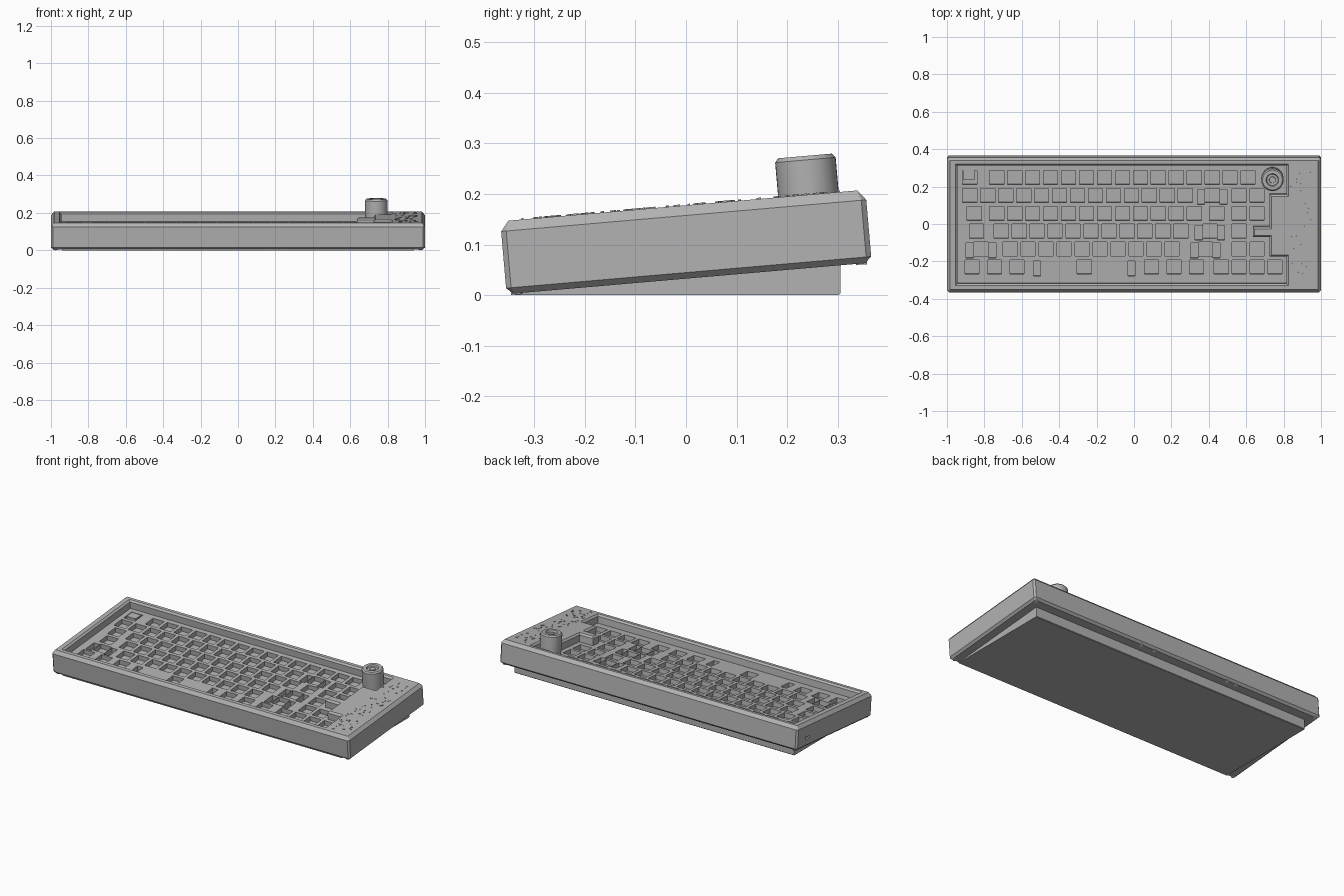
import bpy, bmesh, math, random
from mathutils import Matrix, Vector

if "Cube" in bpy.data.objects:
    bpy.data.objects.remove(bpy.data.objects["Cube"])

U = 0.096            # key spacing
TOP = 0.0722         # half height of the case
PLATE = 0.022        # height of the key plate
TILT = Matrix.Translation((0, 0, 0.105)) @ Matrix.Rotation(math.radians(4.95), 4, 'X')


def material(name, rgb):
    m = bpy.data.materials.new(name)
    m.use_nodes = True
    m.diffuse_color = (*rgb, 1)
    m.node_tree.nodes["Principled BSDF"].inputs["Base Color"].default_value = (*rgb, 1)
    return m


GREY = material("plain grey", (0.45, 0.45, 0.45))
WHITE = material("pale white", (0.9, 0.9, 0.9))


def finish(bm, name, mat=GREY, matrix=TILT):
    bmesh.ops.recalc_face_normals(bm, faces=bm.faces)
    mesh = bpy.data.meshes.new(name)
    bm.to_mesh(mesh)
    bm.free()
    mesh.materials.append(mat)
    obj = bpy.data.objects.new(name, mesh)
    bpy.context.collection.objects.link(obj)
    obj.matrix_world = matrix
    return obj


def inset(points, d):
    """Mitred inset of a counter-clockwise outline."""
    out = []
    for i, p in enumerate(points):
        p = Vector(p)
        a = (p - Vector(points[i - 1])).normalized()
        b = (Vector(points[(i + 1) % len(points)]) - p).normalized()
        na, nb = Vector((-a.y, a.x)), Vector((-b.y, b.x))
        out.append(p + (na + nb) * d / (1 + na.dot(nb)))
    return out


def loft(points, levels):
    """Solid through the outline, inset by a given amount at each height."""
    bm = bmesh.new()
    rings = [[bm.verts.new((*p, z)) for p in inset(points, d)] for d, z in levels]
    for lo, hi in zip(rings, rings[1:]):
        for i in range(len(lo)):
            j = (i + 1) % len(lo)
            bm.faces.new((lo[i], lo[j], hi[j], hi[i]))
    bm.faces.new(rings[0][::-1])
    bm.faces.new(rings[-1])
    return bm


def add_box(bm, centre, size, angle=0):
    m = Matrix.Translation(centre) @ Matrix.Rotation(angle, 4, 'Z') @ Matrix.Diagonal((*size, 1))
    bmesh.ops.create_cube(bm, size=1, matrix=m)


def cut(target, cutter):
    mod = target.modifiers.new("cut", 'BOOLEAN')
    mod.operation, mod.solver, mod.object = 'DIFFERENCE', 'EXACT', cutter
    bpy.context.view_layer.update()
    bpy.context.view_layer.objects.active = target
    bpy.ops.object.modifier_apply(modifier=mod.name)
    bpy.data.objects.remove(cutter)


# Case: chamfered block with clipped corners
hx, hy, c = 1.0, 0.362, 0.01
outline = [(hx, -hy + c), (hx, hy - c), (hx - c, hy), (-hx + c, hy),
           (-hx, hy - c), (-hx, -hy + c), (-hx + c, -hy), (hx - c, -hy)]
case = finish(loft(outline, [(0.013, -TOP), (0, -TOP + 0.012),
                             (0, TOP - 0.02), (0.016, TOP)]), "case")

# Stepped key well
well = [(-0.945, -0.315), (0.815, -0.315), (0.815, -0.17), (0.725, -0.17),
        (0.725, -0.065), (0.635, -0.065), (0.635, -0.01), (0.725, -0.01),
        (0.725, 0.165), (0.815, 0.165), (0.815, 0.318), (-0.945, 0.318)]
cut(case, finish(loft(well, [(0, PLATE), (0, TOP - 0.01), (-0.012, TOP + 0.002),
                             (-0.012, TOP + 0.05)]), "well_cutter"))

# Key holes: each row lists (first centre, count) runs; stabiliser slots flank wide keys
x0 = -0.878
rows = [
    [(x0, 1), (x0 + 1.5 * U, 15)],
    [(x0, 13), (0.418, 1), (0.562, 2)],
    [(x0 + U / 4, 1), (x0 + 1.5 * U, 12), (0.442, 1), (0.562, 2)],
    [(x0 + 0.375 * U, 1), (x0 + 1.75 * U, 11), (0.406, 1), (0.562, 1)],
    [(x0 + 0.625 * U, 1), (x0 + 2.25 * U, 10), (0.382, 1), (0.562, 2)],
    [(-0.866, 1), (-0.746, 1), (-0.626, 1), (-0.266, 1), (0.094, 1),
     (0.214, 1), (0.334, 1), (0.466, 4)],
]
wide_keys = [(0.418, 1, 0.06), (0.406, 3, 0.06), (-0.818, 4, 0.06),
             (0.382, 4, 0.06), (-0.266, 5, 0.252)]


def row_y(r):
    return 0.251 - U * r


keys = bmesh.new()
for r, runs in enumerate(rows):
    for start, count in runs:
        for k in range(count):
            add_box(keys, (start + k * U, row_y(r), PLATE), (0.076, 0.076, 0.056))
cut(case, finish(keys, "key_cutter"))

slots = bmesh.new()
for x, r, gap in wide_keys:
    for side in (-1, 1):
        add_box(slots, (x + side * gap, row_y(r) - 0.008, PLATE), (0.038, 0.08, 0.062))
cut(case, finish(slots, "slot_cutter"))

# Cable port near the back of the left-hand end
port = bmesh.new()
add_box(port, (-1, 0.26, -0.02), (0.04, 0.035, 0.016))
cut(case, finish(port, "port_cutter"))

# Single switch block inside the corner key hole
block = bmesh.new()
add_box(block, (x0 - 0.006, row_y(0) + 0.012, 0.005), (0.06, 0.05, 0.03))
finish(block, "corner_switch")

# Wedge base that sets the tilt
wedge = bmesh.new()
side = [(-0.345, 0), (0.302, 0), (0.305, 0.003), (0.305, 0.075), (-0.345, 0.015)]
face = wedge.faces.new([wedge.verts.new((-0.94, y, z)) for y, z in side])
ext = bmesh.ops.extrude_face_region(wedge, geom=[face])
bmesh.ops.translate(wedge, vec=(1.88, 0, 0),
                    verts=[v for v in ext["geom"] if isinstance(v, bmesh.types.BMVert)])
finish(wedge, "wedge_base", matrix=Matrix.Identity(4))

# Turned knob with a dished top
profile = [(0, PLATE - 0.005), (0.058, PLATE - 0.005), (0.06, 0.06), (0.06, 0.141),
           (0.053, 0.149), (0.034, 0.149), (0.03, 0.139), (0.018, 0.139),
           (0.016, 0.144), (0, 0.144)]
knob = bmesh.new()
pts = [knob.verts.new((r, 0, z)) for r, z in profile]
edges = [knob.edges.new(pair) for pair in zip(pts, pts[1:])]
bmesh.ops.spin(knob, geom=pts + edges, cent=(0, 0, 0), axis=(0, 0, 1),
               angle=math.tau, steps=40)
bmesh.ops.remove_doubles(knob, verts=knob.verts, dist=0.0001)
knob_obj = finish(knob, "knob", matrix=TILT @ Matrix.Translation((0.74, 0.249, 0)))
bpy.context.view_layer.objects.active = knob_obj
knob_obj.select_set(True)
bpy.ops.object.shade_smooth_by_angle(angle=math.radians(30))

# Fine raised flecks on the side panel
random.seed(4)
flecks = bmesh.new()
for i in range(60):
    x, y = random.uniform(0.84, 0.96), random.uniform(-0.32, 0.31)
    add_box(flecks, (x, y, TOP), (random.uniform(0.005, 0.014), 0.004, 0.005),
            random.uniform(0, math.pi))
finish(flecks, "panel_flecks")

# Small screw heads around the underside
screws = bmesh.new()
for y, xs in ((0.342, (-0.975, -0.42, -0.36, 0.15, 0.24, 0.975)),
              (-0.342, (-0.975, -0.42, -0.36, 0.15, 0.24, 0.975))):
    for x in xs:
        bmesh.ops.create_cone(screws, cap_ends=True, segments=12, radius1=0.011,
                              radius2=0.011, depth=0.005,
                              matrix=Matrix.Translation((x, y, -TOP)))
finish(screws, "underside_screws", WHITE)
